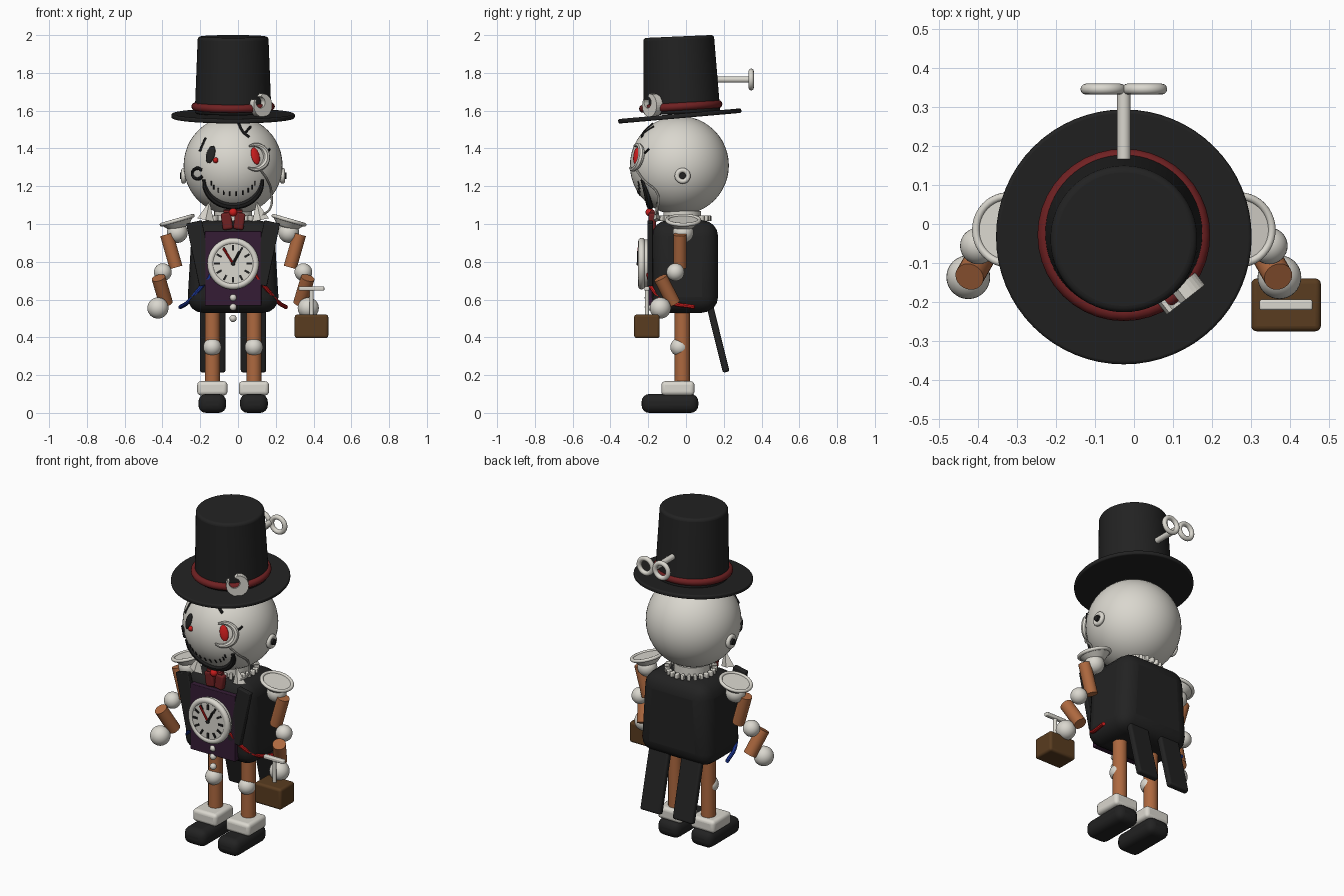
import bpy, bmesh
from math import sin, cos, pi, radians, sqrt
from mathutils import Vector, Matrix

if "Cube" in bpy.data.objects:
    bpy.data.objects.remove(bpy.data.objects["Cube"])

CX = -0.026                                   # symmetry line
HEAD, HR = Vector((CX, -0.035, 1.31)), 0.262


def material(name, r, g, b):
    m = bpy.data.materials.new(name)
    m.use_nodes = True
    m.diffuse_color = (r, g, b, 1)
    bsdf = m.node_tree.nodes["Principled BSDF"]
    bsdf.inputs["Base Color"].default_value = (r, g, b, 1)
    bsdf.inputs["Roughness"].default_value = 0.6
    return m


BLACK = material("black cloth", 0.016, 0.016, 0.016)
WHITE = material("bone white", 0.70, 0.68, 0.62)
COPPER = material("copper", 0.42, 0.14, 0.05)
MAROON = material("dark red", 0.16, 0.015, 0.016)
RED = material("bright red", 0.60, 0.012, 0.012)
PURPLE = material("dark purple", 0.036, 0.012, 0.036)
BROWN = material("leather brown", 0.10, 0.045, 0.014)
BLUE = material("wire blue", 0.015, 0.05, 0.42)


def finish(name, mat, bevel=0, smooth=True):
    ob = bpy.context.object
    ob.name = name
    ob.data.materials.append(mat)
    if bevel:
        b = ob.modifiers.new("round", "BEVEL")
        b.width, b.segments, b.limit_method = bevel, 4, "ANGLE"
        b.angle_limit = radians(40)
    if smooth:
        bpy.ops.object.shade_smooth_by_angle(angle=radians(35))
    return ob


def place(x, y, z):
    return (CX + x, y, z)


def box(name, mat, loc, size, bevel=0.01, rot=(0, 0, 0)):
    bpy.ops.mesh.primitive_cube_add(size=1, location=place(*loc),
                                    rotation=[radians(a) for a in rot])
    bpy.context.object.scale = size
    bpy.ops.object.transform_apply(location=False, rotation=False)
    return finish(name, mat, bevel)


def ball(name, mat, loc, r, segs=32):
    bpy.ops.mesh.primitive_uv_sphere_add(segments=segs, ring_count=segs // 2, radius=r,
                                         location=place(*loc))
    return finish(name, mat)


def cone(name, mat, loc, r1, r2, depth, rot=(0, 0, 0), bevel=0, sides=40):
    bpy.ops.mesh.primitive_cone_add(vertices=sides, radius1=r1, radius2=r2, depth=depth,
                                    location=place(*loc), rotation=[radians(a) for a in rot])
    return finish(name, mat, bevel)


def ring(name, mat, loc, major, minor, rot=(0, 0, 0)):
    bpy.ops.mesh.primitive_torus_add(major_radius=major, minor_radius=minor, major_segments=40,
                                     minor_segments=12, location=place(*loc),
                                     rotation=[radians(a) for a in rot])
    return finish(name, mat)


def rod(name, mat, a, b, r):
    a, b = Vector(a), Vector(b)
    d = b - a
    ob = cone(name, mat, (a + b) / 2, r, r, d.length, sides=24)
    ob.rotation_euler = d.to_track_quat("Z", "Y").to_euler()
    return ob


def tube(name, mat, pts, r, widths=None):
    """Round tube through points, optionally tapering."""
    cu = bpy.data.curves.new(name, "CURVE")
    cu.dimensions, cu.bevel_depth, cu.bevel_resolution = "3D", r, 2
    cu.use_fill_caps, cu.resolution_u = True, 6
    sp = cu.splines.new("BEZIER")
    sp.bezier_points.add(len(pts) - 1)
    for i, (bp, p) in enumerate(zip(sp.bezier_points, pts)):
        bp.co = place(*p)
        bp.handle_left_type = bp.handle_right_type = "AUTO"
        bp.radius = widths[i] if widths else 1
    ob = bpy.data.objects.new(name, cu)
    bpy.context.collection.objects.link(ob)
    bpy.ops.object.select_all(action="DESELECT")
    ob.select_set(True)
    bpy.context.view_layer.objects.active = ob
    bpy.ops.object.convert(target="MESH")
    return finish(name, mat)


def on_face(x, z, lift=0.0):
    """Point on the front of the head, x measured from the centre line."""
    dz = z - HEAD.z
    y = HEAD.y - sqrt(max(HR * HR - x * x - dz * dz, 0))
    n = Vector((x, y - HEAD.y, dz)).normalized()
    return Vector((x, y, z)) + n * lift


def oval(name, mat, x, z, w, h, depth, roll):
    p = on_face(x, z)
    n = (p - Vector((0, HEAD.y, HEAD.z))).normalized()
    ob = ball(name, mat, p, 1)
    ob.scale = (w, depth, h)
    q = (-n).to_track_quat("Y", "Z").to_matrix() @ Matrix.Rotation(radians(roll), 3, "Y")
    ob.rotation_euler = q.to_euler()


def arc_on_face(x, z, r, a0, a1, n, lift=0.0):
    angles = [radians(a0 + (a1 - a0) * i / (n - 1)) for i in range(n)]
    return [on_face(x + r * cos(a), z + r * sin(a), lift) for a in angles]


# Head and ears
ball("head", WHITE, (0, HEAD.y, HEAD.z), HR, 48)
for side, s in (("left", 1), ("right", -1)):
    ring(side + "_ear_ring", WHITE, (s * 0.262, -0.018, 1.255), 0.029, 0.013, (0, 90, 0))
    cone(side + "_ear_plug", BLACK, (s * 0.262, -0.018, 1.255), 0.017, 0.017, 0.04, (0, 90, 0))

# Eyes, brows and cheek mark
oval("right_eye", BLACK, -0.119, 1.368, 0.025, 0.048, 0.012, 10)
oval("right_pupil", RED, -0.092, 1.337, 0.014, 0.015, 0.017, 0)
oval("left_eye", RED, 0.118, 1.36, 0.024, 0.046, 0.012, -10)
tube("monocle", WHITE, arc_on_face(0.108, 1.352, 0.062, 115, -120, 9, 0.012), 0.018,
     [0.3, 0.6, 0.8, 1, 1, 1, 0.8, 0.6, 0.3])
tube("monocle_chain", WHITE, [on_face(0.135, 1.295, 0.01), on_face(0.175, 1.235, 0.012),
                              on_face(0.192, 1.17, 0.015), (0.195, -0.15, 1.08),
                              (0.15, -0.16, 1.045)], 0.006)
tube("eye_tick", BLACK, [on_face(0.17, 1.365, 0.005), on_face(0.19, 1.395, 0.005)], 0.006)
tube("right_brow", BLACK, [on_face(-0.175, 1.385), on_face(-0.145, 1.455)], 0.008)
tube("forehead_crack", BLACK, [on_face(0.03, 1.53), on_face(0.055, 1.485),
                               on_face(0.085, 1.46)], 0.008)
tube("crack_branch", BLACK, [on_face(0.06, 1.475), on_face(0.092, 1.515)], 0.007)
tube("cheek_swirl", BLACK, arc_on_face(-0.187, 1.267, 0.028, 40, 330, 7), 0.009)

# Smile with stitches
smile = [on_face(0.155 * sin(t), 1.235 - 0.137 * cos(t))
         for t in [radians(a) for a in range(-90, 91, 20)]]
tube("smile", BLACK, smile, 0.021, [0.45, 0.7, 0.9, 1, 1, 1, 1, 0.9, 0.7, 0.45])
for i in range(10):
    t = radians(-75 + 150 * i / 9)
    x, z = 0.12 * sin(t), 1.235 - 0.075 * cos(t)
    tube("stitch", BLACK, [on_face(x, z + 0.011), on_face(x, z - 0.011)], 0.004)

# Top hat
cone("hat_brim", BLACK, (0, -0.033, 1.572), 0.327, 0.327, 0.024, (5, 0, 0), 0.008, 64)
cone("hat_crown", BLACK, (0, -0.03, 1.788), 0.203, 0.187, 0.41, (2.5, 0, 0), 0.016, 64)
ring("hat_band", MAROON, (0, -0.028, 1.622), 0.2, 0.021, (3.5, 0, 0))

# Crescent badge on the band
bm = bmesh.new()
steps = [radians(150 + 300 * i / 24) for i in range(25)]
outline = [(0.062 * cos(a), 0.062 * sin(a)) for a in steps]
outline += [(0.03 * cos(a) - 0.016, 0.03 * sin(a) + 0.016) for a in reversed(steps)]
face = bm.faces.new([bm.verts.new((x, -0.02, z)) for x, z in outline])
moved = bmesh.ops.extrude_face_region(bm, geom=[face])["geom"]
bmesh.ops.translate(bm, vec=(0, 0.04, 0), verts=[v for v in moved if isinstance(v, bmesh.types.BMVert)])
bmesh.ops.recalc_face_normals(bm, faces=bm.faces)
mesh = bpy.data.meshes.new("hat_crescent")
bm.to_mesh(mesh)
badge = bpy.data.objects.new("hat_crescent", mesh)
bpy.context.collection.objects.link(badge)
mesh.materials.append(WHITE)
badge.location = place(0.146, -0.178, 1.628)
badge.rotation_euler = (0, 0, radians(38))

# Wind-up key
rod("key_shaft", WHITE, (0, 0.13, 1.765), (0, 0.345, 1.765), 0.017)
for s in (1, -1):
    ring("key_loop", WHITE, (s * 0.053, 0.345, 1.765), 0.044, 0.014, (90, 0, 0))

# Torso, vest and lapels
torso = box("torso", BLACK, (0, -0.005, 0.775), (0.49, 0.35, 0.49), 0.085)
for v in torso.data.vertices:
    if v.co.z > 0:
        v.co.x *= 0.88
box("vest", PURPLE, (0, -0.185, 0.765), (0.3, 0.04, 0.395), 0.004)
for s in (1, -1):
    box("lapel", BLACK, (s * 0.172, -0.19, 0.845), (0.085, 0.03, 0.34), 0.005, (0, s * 12, 0))
    box("coat_tail", BLACK, (s * 0.108, 0.165, 0.41), (0.135, 0.036, 0.40), 0.012, (14, 0, 0))
for z in (0.61, 0.56, 0.50):
    ball("button", WHITE, (0, -0.2, z), 0.019, 16)

# Clock
cone("clock_case", WHITE, (0, -0.222, 0.79), 0.128, 0.128, 0.05, (90, 0, 0), 0, 48)
ring("clock_rim", WHITE, (0, -0.235, 0.79), 0.119, 0.018, (90, 0, 0))
for i in range(12):
    a = i * pi / 6
    box("clock_tick", BLACK, (0.085 * sin(a), -0.249, 0.79 + 0.085 * cos(a)),
        (0.011, 0.008, 0.03), 0, (0, i * 30, 0))
tube("minute_hand", RED, [(0, -0.252, 0.79), (-0.052, -0.252, 0.872)], 0.006)
tube("hour_hand", BLACK, [(0, -0.252, 0.79), (0.035, -0.252, 0.855)], 0.007)
ball("clock_pin", BLACK, (0, -0.252, 0.79), 0.011, 16)

# Collar, neck frill and bow tie
cone("neck", WHITE, (0, -0.02, 1.03), 0.1, 0.1, 0.08)
for i in range(24):
    a = i * pi / 12
    box("frill", WHITE, (0.13 * cos(a), -0.01 + 0.13 * sin(a), 1.03), (0.03, 0.02, 0.03),
        0.005, (0, 0, i * 15))
for s in (1, -1):
    tip = cone("collar_point", WHITE, (s * 0.135, -0.155, 1.07), 0.045, 0, 0.1,
               (0, s * -12, 0), 0, 4)
    tip.scale.y = 0.4
    box("bow_wing", MAROON, (s * 0.033, -0.178, 1.015), (0.055, 0.04, 0.09), 0.012, (0, s * 8, 0))
tube("tie_top", MAROON, [(-0.05, -0.178, 1.062), (0.05, -0.178, 1.062)], 0.014)
ball("bow_knot", RED, (0, -0.192, 1.062), 0.022, 20)

# Arms and legs, mirrored
for side, s in (("left", 1), ("right", -1)):
    ball(side + "_shoulder", WHITE, (s * 0.295, -0.015, 0.955), 0.055)
    cone(side + "_epaulette", WHITE, (s * 0.29, -0.015, 1.0), 0.05, 0.092, 0.045,
         (0, s * 16, 0), 0.01)
    ring(side + "_epaulette_rim", WHITE, (s * 0.296, -0.015, 1.02), 0.086, 0.01, (0, s * 16, 0))
    rod(side + "_upper_arm", COPPER, (s * 0.352, -0.032, 0.945), (s * 0.302, -0.032, 0.77), 0.035)
    ball(side + "_elbow", WHITE, (s * 0.372, -0.056, 0.745), 0.047)
    rod(side + "_forearm", COPPER, (s * 0.395, -0.135, 0.715), (s * 0.355, -0.065, 0.58), 0.037)
    ball(side + "_hand", WHITE, (s * 0.398, -0.136, 0.555), 0.056)
    rod(side + "_leg", COPPER, (s * 0.11, -0.02, 0.16), (s * 0.11, -0.02, 0.56), 0.04)
    ball(side + "_knee", WHITE, (s * 0.11, -0.035, 0.348), 0.048)
    box(side + "_spat", WHITE, (s * 0.11, -0.043, 0.13), (0.16, 0.175, 0.075), 0.02)
    box(side + "_shoe", BLACK, (s * 0.11, -0.085, 0.05), (0.147, 0.3, 0.1), 0.04)
    tube(side + "_wire", RED if s > 0 else BLUE,
         [(s * 0.115, -0.2, 0.735), (s * 0.175, -0.18, 0.66),
          (s * 0.235, -0.1, 0.59), (s * 0.28, 0.045, 0.56)], 0.011)

# Briefcase
box("briefcase", BROWN, (0.415, -0.207, 0.458), (0.178, 0.135, 0.125), 0.014)
rod("briefcase_post", WHITE, (0.415, -0.207, 0.5), (0.415, -0.207, 0.655), 0.011)
box("briefcase_grip", WHITE, (0.415, -0.207, 0.658), (0.136, 0.027, 0.022), 0.006)
